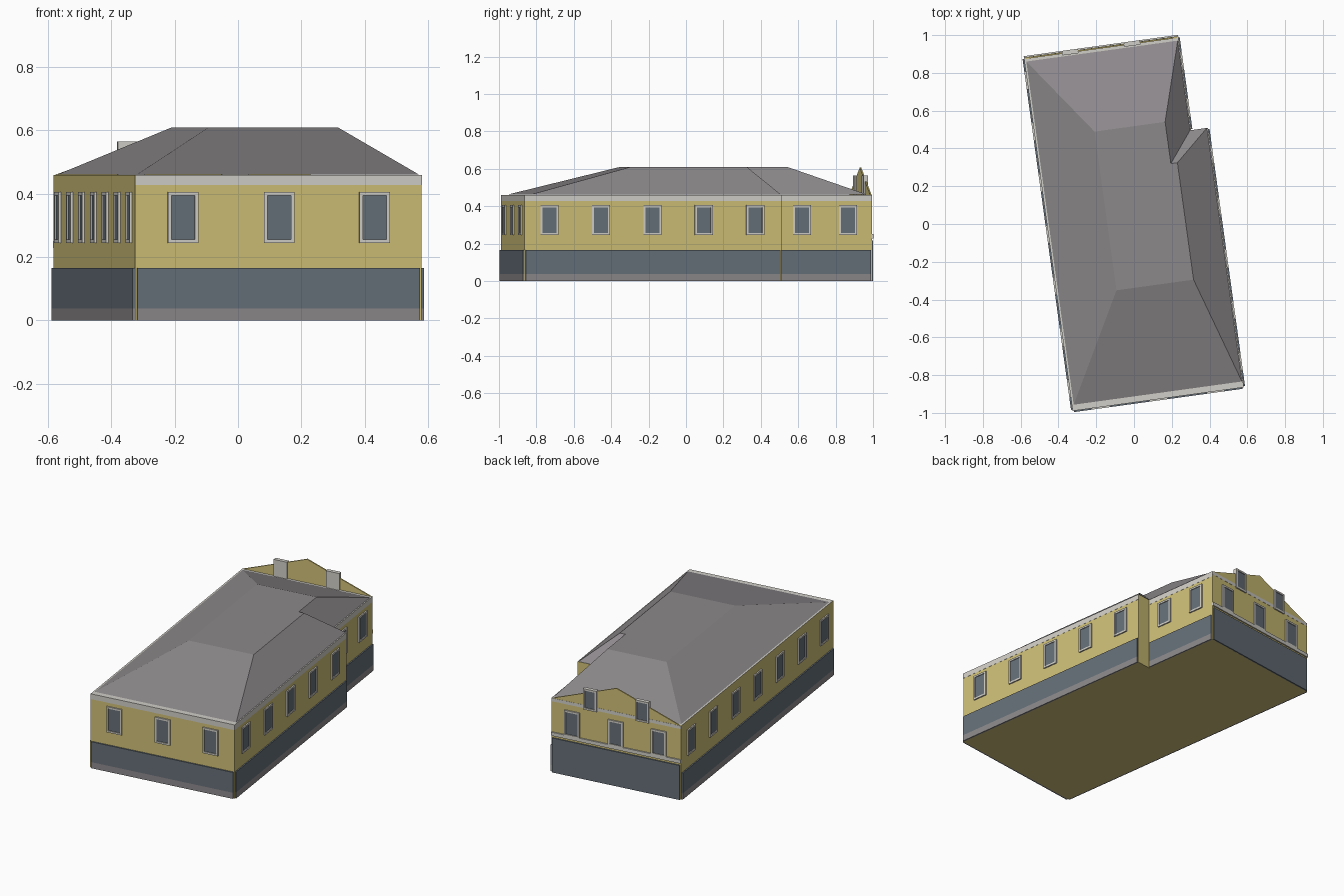
import bpy, bmesh, math
from mathutils import Matrix, Vector

if "Cube" in bpy.data.objects:
    bpy.data.objects.remove(bpy.data.objects["Cube"])

TURN = Matrix.Rotation(math.radians(7.86), 4, 'Z')   # house sits turned on its plot


def material(name, rgb):
    m = bpy.data.materials.new(name)
    m.diffuse_color = (*rgb, 1)
    m.use_nodes = True
    m.node_tree.nodes["Principled BSDF"].inputs["Base Color"].default_value = m.diffuse_color
    return m


YELLOW = material("yellow_plaster", (0.62, 0.52, 0.185))
WHITE = material("white_trim", (0.64, 0.62, 0.57))
BLUE = material("blue_grey", (0.13, 0.16, 0.19))
GREY = material("roof_grey", (0.265, 0.25, 0.26))


def finish(name, bm, mats, rule=None):
    bmesh.ops.recalc_face_normals(bm, faces=bm.faces)
    if rule:
        for f in bm.faces:
            f.material_index = rule(f)
    me = bpy.data.meshes.new(name)
    bm.to_mesh(me)
    bm.free()
    me.transform(TURN)
    for m in mats:
        me.materials.append(m)
    ob = bpy.data.objects.new(name, me)
    bpy.context.collection.objects.link(ob)
    return ob


def loft(bm, lower, upper):
    """Closed solid between two loops with the same number of points."""
    a = [bm.verts.new(p) for p in lower]
    b = [bm.verts.new(p) for p in upper]
    n = len(a)
    bm.faces.new(a)
    bm.faces.new(b)
    for i in range(n):
        j = (i + 1) % n
        bm.faces.new((a[i], a[j], b[j], b[i]))


# Walls given as origin, direction along the wall and outward normal
L, R, N, F, B, C = -0.457, 0.457, 0.367, -0.935, 0.952, 0.451
WALLS = {
    "front": (Vector((0, F, 0)), Vector((1, 0, 0)), Vector((0, -1, 0))),
    "back": (Vector((0, B, 0)), Vector((1, 0, 0)), Vector((0, 1, 0))),
    "left": (Vector((L, 0, 0)), Vector((0, 1, 0)), Vector((-1, 0, 0))),
    "right": (Vector((R, 0, 0)), Vector((0, 1, 0)), Vector((1, 0, 0))),
    "recess": (Vector((N, 0, 0)), Vector((0, 1, 0)), Vector((1, 0, 0))),
}


def box(bm, wall, a0, a1, z0, z1, d0, d1):
    o, u, n = WALLS[wall]
    ring = [(a0, z0), (a1, z0), (a1, z1), (a0, z1)]
    loft(bm, *[[o + u * a + n * d + Vector((0, 0, z)) for a, z in ring]
               for d in (d0, d1)])


def panel(name, mat, *args):
    bm = bmesh.new()
    box(bm, *args)
    return finish(name, bm, [mat])


def window(wall, i, a, z0=0.245, z1=0.405, w=0.097, depth=0.0):
    # frame of four bars around a slightly recessed pane
    t, h, out = 0.011, w / 2, 0.008
    bm = bmesh.new()
    for a0, a1, b0, b1 in ((-h, -h + t, z0, z1), (h - t, h, z0, z1),
                           (-h + t, h - t, z0, z0 + t), (-h + t, h - t, z1 - t, z1)):
        box(bm, wall, a + a0, a + a1, b0, b1, -0.002, out)
    if depth:
        box(bm, wall, a - h, a + h, z0, z1, -depth, 0.001)
    finish(f"{wall}_window_frame_{i}", bm, [WHITE])
    panel(f"{wall}_window_pane_{i}", BLUE, wall, a - h + t, a + h - t,
          z0 + t, z1 - t, -0.002, 0.003)


# Main walls, with a white cornice top
plan = [(L, F), (R, F), (R, C), (N, C), (N, B), (L, B)]
bm = bmesh.new()
loft(bm, [(x, y, 0) for x, y in plan], [(x, y, 0.46) for x, y in plan])
finish("walls", bm, [YELLOW, WHITE], lambda f: int(f.calc_center_median().z > 0.45))

# Hipped roof with a flat top and a step at the recess
eave = [(-0.447, -0.904), (0.452, -0.904), (0.452, 0.451),
        (0.362, 0.451), (0.362, 0.93), (-0.447, 0.93)]
top = [(-0.14, -0.335), (0.272, -0.335), (0.272, 0.29),
       (0.237, 0.29), (0.237, 0.513), (-0.14, 0.513)]
bm = bmesh.new()
loft(bm, [(x, y, 0.461) for x, y in eave], [(x, y, 0.61) for x, y in top])
finish("roof", bm, [GREY])

# Plinth: blue band over a grey base, leaving the corners plain
g = 0.006
for wall, a0, a1 in (("front", L, R), ("left", F, B), ("right", F, C), ("recess", C, B)):
    panel(f"{wall}_plinth", BLUE, wall, a0 + g, a1 - g, 0.038, 0.165, -0.002, 0.008)
    panel(f"{wall}_base", GREY, wall, a0 + g, a1 - g, 0, 0.038, -0.002, 0.008)
panel("back_plinth", BLUE, "back", L + g, N - g, 0, 0.215, -0.002, 0.008)
panel("back_ledge", WHITE, "back", L, N, 0.228, 0.25, -0.002, 0.008)

# White frieze below the eaves
for wall, a0, a1 in (("front", L, R), ("right", F, C), ("recess", C, B), ("back", L, N)):
    panel(f"{wall}_frieze", WHITE, wall, a0, a1,
          0.44 if wall == "back" else 0.427, 0.46, -0.002, 0.001)

# Triangular gable standing on the back wall
bm = bmesh.new()
gable = [(L, 0.458), (N, 0.458), ((L + N) / 2, 0.607)]
loft(bm, [(x, B - 0.008, z) for x, z in gable], [(x, B, z) for x, z in gable])
finish("back_gable", bm, [YELLOW])

# Windows on every side
rows = {
    "front": [-0.305, 0.002, 0.306],
    "back": [-0.316, -0.042, 0.235],
    "left": [0.007 + 0.2745 * k for k in range(-3, 4)],
    "right": [-0.80 + 0.2775 * k for k in range(5)],
    "recess": [0.575, 0.823],
}
for wall, spots in rows.items():
    for i, a in enumerate(spots):
        window(wall, i, a)

# Attic windows set through the gable
for i, a in enumerate((-0.211, 0.121)):
    window("back", f"attic_{i}", a, 0.435, 0.565, 0.086, 0.016)
